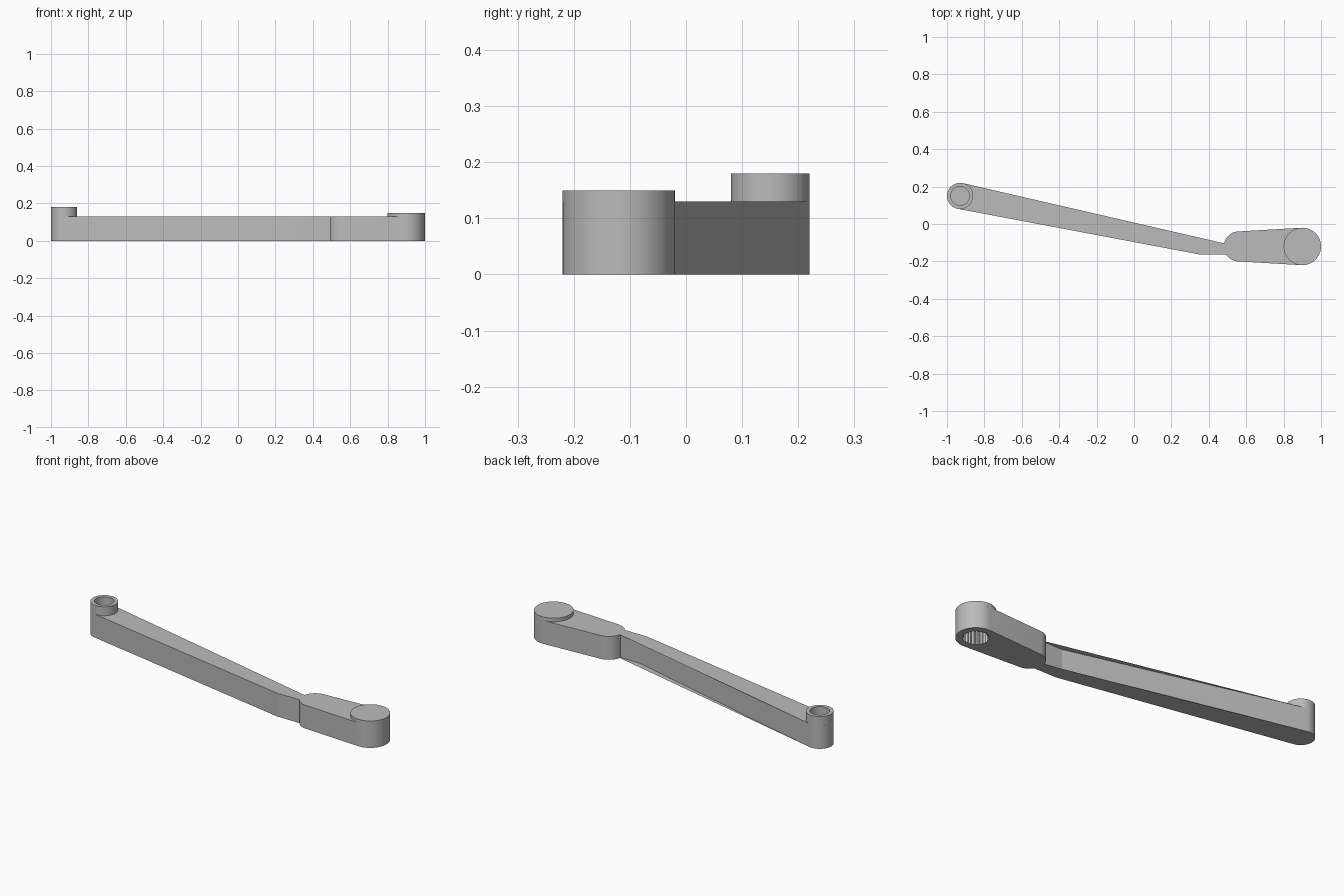
import bpy, bmesh
from math import acos, atan2, cos, sin, hypot, pi, radians

if "Cube" in bpy.data.objects:
    bpy.data.objects.remove(bpy.data.objects["Cube"], do_unlink=True)

grey = bpy.data.materials.new("plain_grey")
grey.use_nodes = True
colour = (0.5, 0.5, 0.5, 1)
grey.diffuse_color = colour
grey.node_tree.nodes["Principled BSDF"].inputs["Base Color"].default_value = colour

TIP, TIP_R = (-0.93, 0.15), 0.07        # pin socket end
HUB, HUB_R = (0.9, -0.12), 0.1          # shaft end
ROOT, ROOT_R = (0.56, -0.12), 0.08      # round end of the paddle
NECK = (0.36, -0.137)
NECK_R = 0.027
BODY_TOP = 0.13


def arc(centre, r, start, end, n=32):
    return [(centre[0] + r * cos(start + (end - start) * i / n),
             centre[1] + r * sin(start + (end - start) * i / n)) for i in range(n + 1)]


def circle(centre, r, n=64):
    return arc(centre, r, 0, 2 * pi, n)[:-1]


def tangent(c1, r1, c2, r2):
    """Heading between two circles and the angle of their outer tangent points."""
    dx, dy = c2[0] - c1[0], c2[1] - c1[1]
    return atan2(dy, dx), acos((r1 - r2) / hypot(dx, dy))


def prism(name, outline, z0, z1):
    """Extrude a counter-clockwise outline between two heights."""
    bm = bmesh.new()
    face = bm.faces.new([bm.verts.new((x, y, z0)) for x, y in outline])
    up = bmesh.ops.extrude_face_region(bm, geom=[face])["geom"]
    bmesh.ops.translate(bm, vec=(0, 0, z1 - z0),
                        verts=[v for v in up if isinstance(v, bmesh.types.BMVert)])
    bmesh.ops.recalc_face_normals(bm, faces=bm.faces)
    mesh = bpy.data.meshes.new(name)
    bm.to_mesh(mesh)
    bm.free()
    mesh.materials.append(grey)
    ob = bpy.data.objects.new(name, mesh)
    bpy.context.collection.objects.link(ob)
    return ob


def select(ob):
    bpy.ops.object.select_all(action='DESELECT')
    ob.select_set(True)
    bpy.context.view_layer.objects.active = ob


def cut(ob, cutter):
    mod = ob.modifiers.new("hole", 'BOOLEAN')
    mod.operation, mod.solver, mod.object = 'DIFFERENCE', 'EXACT', cutter
    select(ob)
    bpy.ops.object.modifier_apply(modifier=mod.name)


# Tapered arm with a narrow straight neck running into the paddle
a, off = tangent(TIP, TIP_R, NECK, NECK_R)
arm_outline = arc(TIP, TIP_R, a + off, a + 2 * pi - off)
arm_outline += arc(NECK, NECK_R, a - off, -pi / 2, 6)
arm_outline += [(0.51, NECK[1] - NECK_R), (0.51, NECK[1] + NECK_R)]
arm_outline += arc(NECK, NECK_R, pi / 2, a + off, 6)
arm = prism("arm", arm_outline, 0, BODY_TOP)

# Paddle widening towards the hub
a, off = tangent(ROOT, ROOT_R, HUB, HUB_R)
paddle = prism("paddle", arc(ROOT, ROOT_R, a + off, a + 2 * pi - off)
               + arc(HUB, HUB_R, a - off, a + off), 0, BODY_TOP)

# Raised discs at both ends
hub_cap = prism("hub_cap", circle(HUB, HUB_R), BODY_TOP, 0.15)
pin_socket = prism("pin_socket", circle(TIP, TIP_R), BODY_TOP, 0.18)

# Blind round hole from above, toothed shaft hole from below
pin_hole = prism("pin_hole_cutter", circle(TIP, 0.05), 0.08, 0.3)
teeth = 24
spline = []
for i in range(teeth * 2):
    r = 0.068 if i % 2 else 0.06
    t = pi * i / teeth
    spline.append((HUB[0] + r * cos(t), HUB[1] + r * sin(t)))
shaft_hole = prism("shaft_hole_cutter", spline, -0.1, 0.11)

cut(arm, pin_hole)
cut(pin_socket, pin_hole)
cut(paddle, shaft_hole)
for cutter in (pin_hole, shaft_hole):
    bpy.data.objects.remove(cutter, do_unlink=True)

# Smooth round walls, crisp rims
for ob in (arm, paddle, hub_cap, pin_socket):
    select(ob)
    bpy.ops.object.shade_smooth_by_angle(angle=radians(25))
